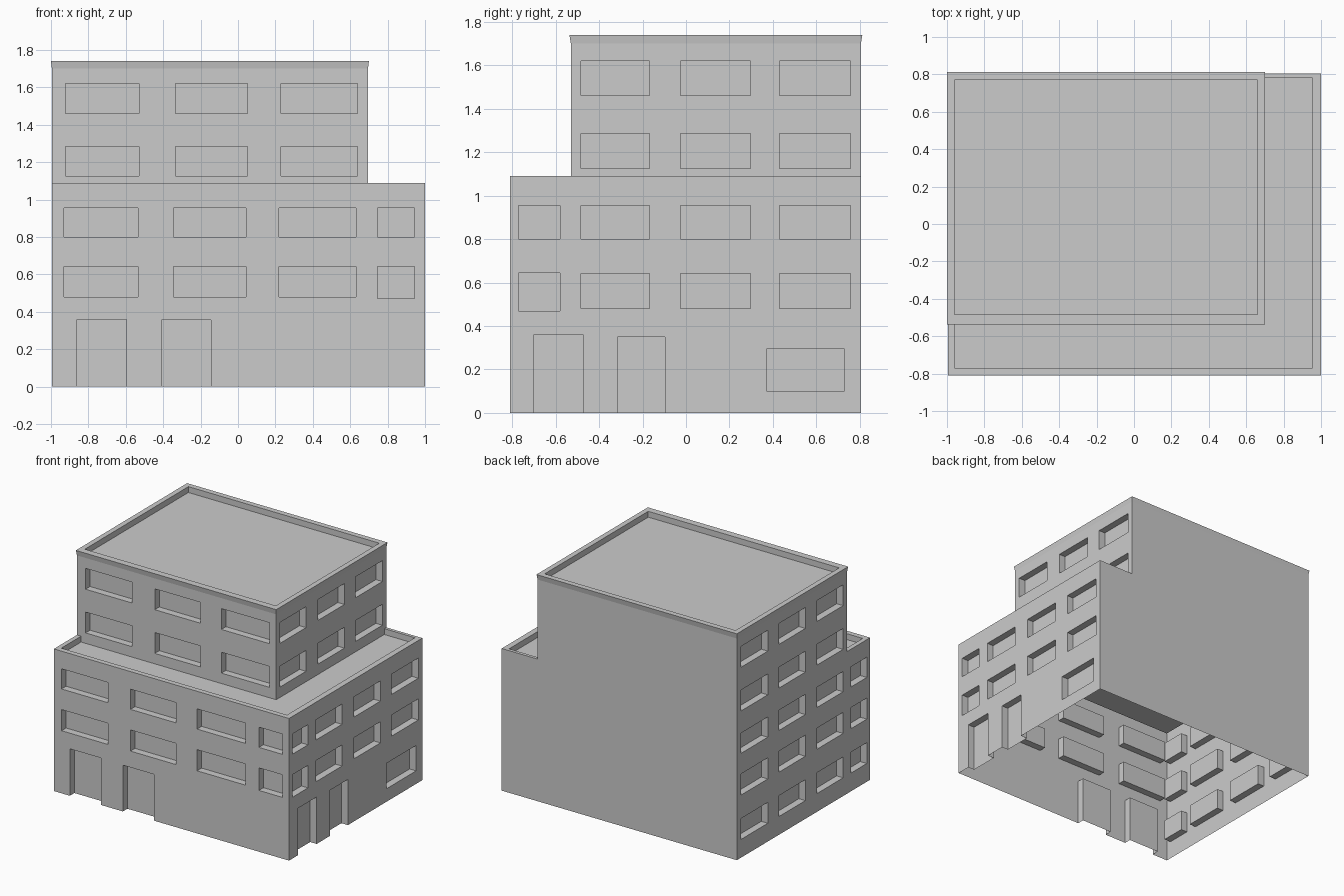
import bpy
import bmesh
from mathutils import Vector

cube = bpy.data.objects.get("Cube")
if cube:
    bpy.data.objects.remove(cube, do_unlink=True)

GREY = (0.6, 0.6, 0.6, 1.0)
plaster = bpy.data.materials.new("grey_plaster")
plaster.use_nodes = True
plaster.diffuse_color = GREY
plaster.node_tree.nodes["Principled BSDF"].inputs["Base Color"].default_value = GREY

DEPTH = 0.055      # window and door recess
STEP = 1.09        # top of the lower block
EAVES = 1.70       # foot of the cornice
TOP = 1.74         # top of the cornice
RIM = 0.045        # parapet height above the roof deck
UP = Vector((0, 0, 1))


def make_object(name, faces):
    """Weld a list of polygons into one flat-shaded object."""
    bm = bmesh.new()
    for points in faces:
        bm.faces.new([bm.verts.new(p) for p in points])
    bmesh.ops.remove_doubles(bm, verts=bm.verts, dist=0.0005)
    mesh = bpy.data.meshes.new(name)
    bm.to_mesh(mesh)
    bm.free()
    mesh.materials.append(plaster)
    obj = bpy.data.objects.new(name, mesh)
    bpy.context.collection.objects.link(obj)


def wall(name, along, offset, span, height, openings=()):
    """Upright wall sheet with box recesses; openings are (u0, u1, z0, z1)."""
    along = Vector(along)
    normal = along.cross(UP)

    def rect(u0, u1, z0, z1, depth=0.0):
        return [along * u + UP * z + normal * (offset - depth)
                for u, z in ((u0, z0), (u1, z0), (u1, z1), (u0, z1))]

    us = sorted({*span, *(u for o in openings for u in o[:2])})
    zs = sorted({*height, *(z for o in openings for z in o[2:])})
    faces = []
    for u0, u1 in zip(us, us[1:]):
        for z0, z1 in zip(zs, zs[1:]):
            u, z = (u0 + u1) / 2, (z0 + z1) / 2
            if not any(o[0] < u < o[1] and o[2] < z < o[3] for o in openings):
                faces.append(rect(u0, u1, z0, z1))
    for o in openings:
        outer, inner = rect(*o), rect(*o, DEPTH)
        faces.append(inner)
        for i in range(4):
            if i == 0 and o[2] == 0:      # doors have no sill
                continue
            j = (i + 1) % 4
            faces.append([outer[i], outer[j], inner[j], inner[i]])
    make_object(name, faces)


def grid(columns, rows):
    return [(*c, *r) for r in rows for c in columns]


def flip(openings):
    return [(-b, -a, z0, z1) for a, b, z0, z1 in openings]


def at(path, z):
    return [(x, y, z) for x, y in path]


def strip(a, b, closed=False):
    """Band of quads between two matching paths."""
    n = len(a)
    return [[a[i], a[(i + 1) % n], b[(i + 1) % n], b[i]]
            for i in range(n if closed else n - 1)]


def box_path(x0, x1, y0, y1):
    return [(x0, y0), (x1, y0), (x1, y1), (x0, y1)]


# Window layout
upper_rows = [(1.46, 1.62), (1.125, 1.285)]
lower_rows = [(0.80, 0.955), (0.48, 0.642)]
corner_rows = [(0.80, 0.955), (0.47, 0.643)]
side_columns = [(-0.483, -0.168), (-0.025, 0.297), (0.43, 0.757)]
side_corner = [(-0.77, -0.58)]

# Front walls
wall("lower_front_wall", (1, 0, 0), 0.81, (-0.995, 1), (0, STEP),
     grid([(-0.93, -0.535), (-0.345, 0.042), (0.22, 0.63)], lower_rows)
     + grid([(0.745, 0.945)], corner_rows)
     + [(-0.86, -0.595, 0, 0.36), (-0.41, -0.145, 0, 0.355)])
wall("upper_front_wall", (1, 0, 0), 0.53, (-0.995, 0.695), (STEP - RIM, EAVES),
     grid([(-0.922, -0.53), (-0.335, 0.052), (0.23, 0.638)], upper_rows))

# Walls on the +x side
wall("lower_left_wall", (0, 1, 0), 1, (-0.81, 0.805), (0, STEP),
     grid(side_columns, lower_rows) + grid(side_corner, corner_rows)
     + [(-0.70, -0.475, 0, 0.36), (-0.315, -0.097, 0, 0.35),
        (0.37, 0.73, 0.10, 0.295)])
wall("upper_left_wall", (0, 1, 0), 0.695, (-0.53, 0.805), (STEP - RIM, EAVES),
     grid(side_columns, upper_rows))

# Walls on the -x side, windows on every storey
ground_rows = [(0.14, 0.30)]
wall("lower_right_wall", (0, -1, 0), 0.995, (-0.805, 0.81), (0, STEP),
     flip(grid(side_columns + side_corner, lower_rows + ground_rows)))
wall("upper_right_wall", (0, -1, 0), 0.995, (-0.805, 0.53), (STEP, EAVES),
     flip(grid(side_columns, upper_rows)))

# Blank back walls
wall("lower_back_wall", (-1, 0, 0), 0.805, (-1, 0.995), (0, STEP))
wall("upper_back_wall", (-1, 0, 0), 0.805, (-0.695, 0.995), (STEP, EAVES))

# L-shaped terrace with parapet
outer = [(-0.995, -0.53), (-0.995, -0.81), (1, -0.81), (1, 0.805), (0.695, 0.805)]
inner = [(-0.96, -0.53), (-0.96, -0.77), (0.955, -0.77), (0.955, 0.78), (0.695, 0.78)]
deck = STEP - RIM
make_object("terrace_parapet", strip(at(outer, STEP), at(inner, STEP))
            + strip(at(inner, STEP), at(inner, deck)))
corner = (0.695, -0.53)
make_object("terrace_deck", [at([inner[0], inner[1], inner[2], corner], deck),
                             at([inner[2], inner[3], inner[4], corner], deck)])

# Main roof with flared cornice
body = box_path(-0.995, 0.695, -0.53, 0.805)
cornice = box_path(-1, 0.70, -0.537, 0.812)
inside = box_path(-0.96, 0.66, -0.485, 0.77)
make_object("roof_cornice", strip(at(body, EAVES), at(cornice, TOP), True)
            + strip(at(cornice, TOP), at(inside, TOP), True)
            + strip(at(inside, TOP), at(inside, TOP - RIM), True))
make_object("roof_deck", [at(inside, TOP - RIM)])
